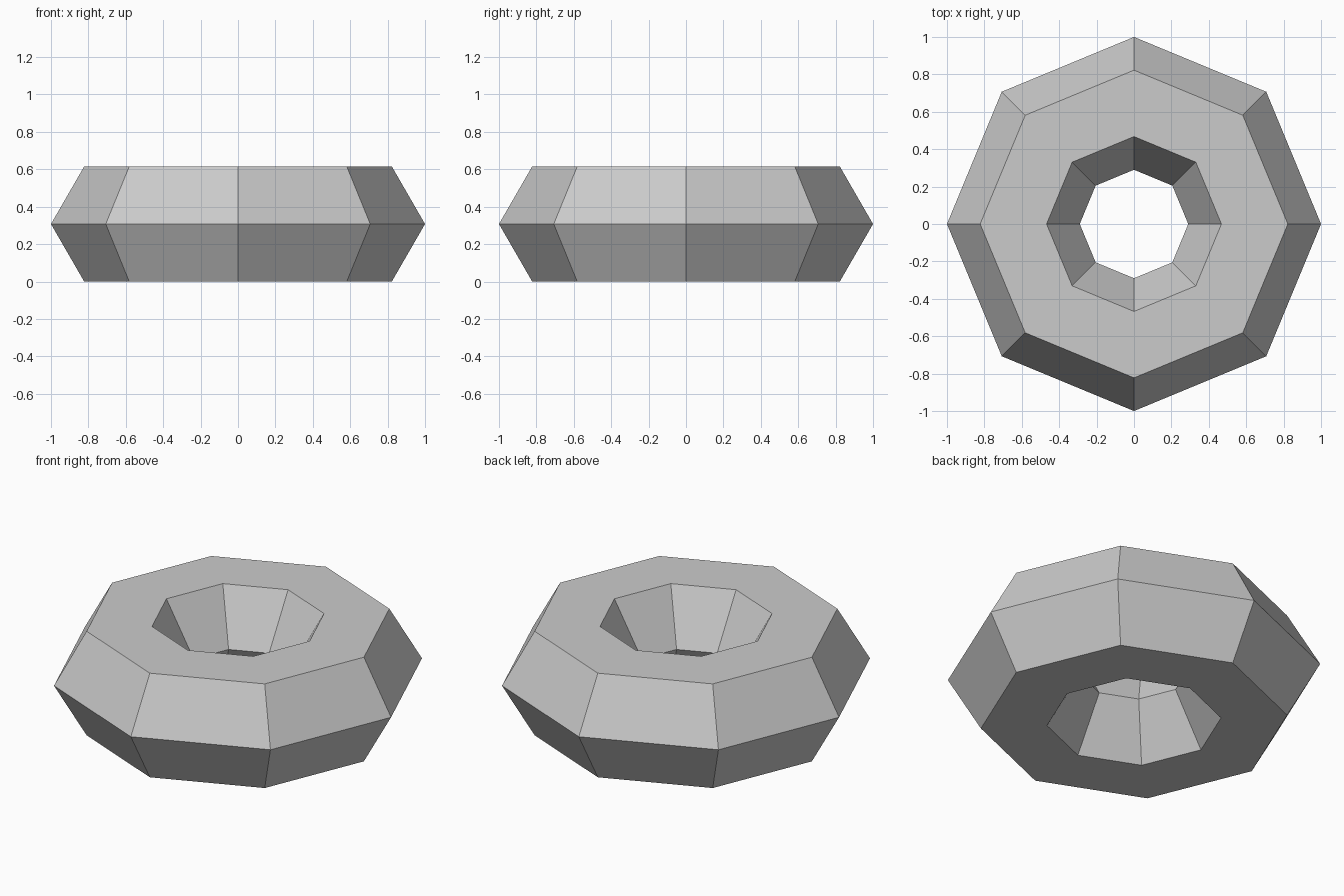
import bpy
from math import sin, pi

# Remove the default cube
cube = bpy.data.objects.get("Cube")
if cube:
    bpy.data.objects.remove(cube, do_unlink=True)

RING_RADIUS = 0.645
TUBE_RADIUS = 0.355

# Plain grey material
grey = bpy.data.materials.new("light_grey")
grey.use_nodes = True
colour = (0.6, 0.6, 0.6, 1)
grey.diffuse_color = colour
grey.node_tree.nodes["Principled BSDF"].inputs["Base Color"].default_value = colour

# Faceted ring: eight segments around, hexagonal tube, lying flat on the ground
bpy.ops.mesh.primitive_torus_add(
    major_segments=8,
    minor_segments=6,
    major_radius=RING_RADIUS,
    minor_radius=TUBE_RADIUS,
    location=(0, 0, TUBE_RADIUS * sin(pi / 3)),
)
ring = bpy.context.object
ring.name = "faceted_ring"
ring.data.name = "faceted_ring"
ring.data.materials.append(grey)
bpy.ops.object.shade_flat()
